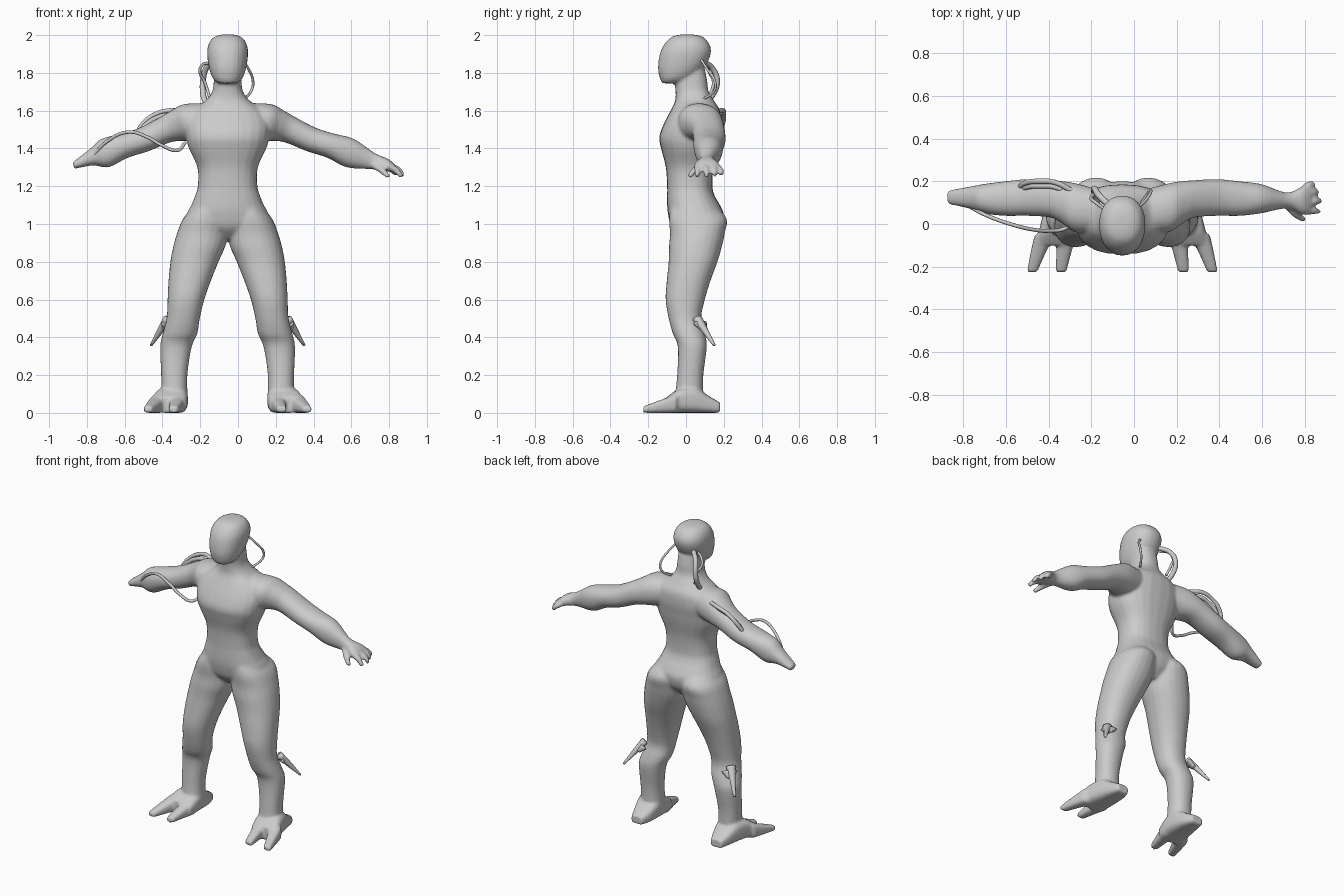
import bpy, bmesh, math
from mathutils import Vector as V

if "Cube" in bpy.data.objects:
    bpy.data.objects.remove(bpy.data.objects["Cube"])

CX = -0.055  # body symmetry plane
grey = bpy.data.materials.new("plain grey")
grey.diffuse_color = (0.6, 0.6, 0.6, 1)
grey.use_nodes = True
grey.node_tree.nodes["Principled BSDF"].inputs["Base Color"].default_value = grey.diffuse_color


def catmull(a, b, c, d, t):
    return 0.5 * (2 * b + (c - a) * t + (2 * a - 5 * b + 4 * c - d) * t * t
                  + (3 * b - a - 3 * c + d) * t ** 3)


def loft(bm, rings, power=2.2, sides=24, steps=4):
    """Closed skin through rings of (centre, half axis, half axis)."""
    fine = []
    n = len(rings)
    for i in range(n - 1):
        q = [rings[max(0, min(n - 1, i + k))] for k in (-1, 0, 1, 2)]
        for s in range(steps):
            fine.append([catmull(*[r[j] for r in q], s / steps) for j in range(3)])
    fine.append(rings[-1])
    loops = []
    for c, u, v in fine:
        loop = []
        for k in range(sides):
            a = 2 * math.pi * k / sides
            ca, sa = math.cos(a), math.sin(a)
            loop.append(bm.verts.new(
                c + u * math.copysign(abs(ca) ** (2 / power), ca)
                + v * math.copysign(abs(sa) ** (2 / power), sa)))
        loops.append(loop)
    for l0, l1 in zip(loops, loops[1:]):
        for k in range(sides):
            j = (k + 1) % sides
            bm.faces.new((l0[k], l0[j], l1[j], l1[k]))
    bm.faces.new(loops[0])
    bm.faces.new(loops[-1])


def level(z, x0, x1, y0, y1):
    """Horizontal ring."""
    return (V(((x0 + x1) / 2, (y0 + y1) / 2, z)),
            V(((x1 - x0) / 2, 0, 0)), V((0, (y1 - y0) / 2, 0)))


def slanted(s, tx, tz, bx, bz, y0, y1):
    """Arm ring from its top and bottom points, on side s."""
    return (V((CX + s * (tx + bx) / 2, (y0 + y1) / 2, (tz + bz) / 2)),
            V((s * (tx - bx) / 2, 0, (tz - bz) / 2)), V((0, (y1 - y0) / 2, 0)))


def upright(s, y, x0, x1, z0, z1):
    """Foot ring facing along y, on side s."""
    return (V((CX + s * (x0 + x1) / 2, y, (z0 + z1) / 2)),
            V(((x1 - x0) / 2, 0, 0)), V((0, 0, (z1 - z0) / 2)))


def finish(name, bm):
    bmesh.ops.recalc_face_normals(bm, faces=bm.faces)
    for f in bm.faces:
        f.smooth = True
    me = bpy.data.meshes.new(name)
    bm.to_mesh(me)
    bm.free()
    me.materials.append(grey)
    ob = bpy.data.objects.new(name, me)
    bpy.context.collection.objects.link(ob)
    return ob


def tube(name, pts, r):
    cu = bpy.data.curves.new(name, 'CURVE')
    cu.dimensions = '3D'
    cu.bevel_depth = r
    cu.bevel_resolution = 2
    cu.resolution_u = 8
    cu.use_fill_caps = True
    sp = cu.splines.new('BEZIER')
    sp.bezier_points.add(len(pts) - 1)
    for p, co in zip(sp.bezier_points, pts):
        p.co = co
        p.handle_left_type = p.handle_right_type = 'AUTO'
    cu.materials.append(grey)
    bpy.context.collection.objects.link(bpy.data.objects.new(name, cu))


body = bmesh.new()

# Torso and neck: height, front, back, half width
torso = [(0.92, -.02, .13, .06), (0.98, -.075, .185, .19), (1.05, -.095, .2, .215),
         (1.1, -.1, .18, .192), (1.15, -.1, .152, .172), (1.2, -.1, .14, .158),
         (1.3, -.107, .145, .16), (1.4, -.132, .165, .205), (1.46, -.142, .175, .22),
         (1.53, -.118, .185, .225), (1.6, -.082, .18, .19), (1.65, -.058, .15, .12),
         (1.7, -.055, .12, .082), (1.76, -.06, .112, .073), (1.82, -.05, .1, .07)]
loft(body, [level(z, CX - w, CX + w, f, b) for z, f, b, w in torso], 2.4)

# Head: same layout
head = [(1.745, -.125, -.03, .05), (1.77, -.138, .03, .078), (1.82, -.148, .09, .097),
        (1.88, -.143, .125, .107), (1.93, -.128, .132, .107), (1.97, -.1, .112, .092),
        (1.993, -.07, .085, .066), (2.003, -.03, .04, .03)]
loft(body, [level(z, CX - w, CX + w, f, b) for z, f, b, w in head])

# Leg: height, inner, outer, front, back
leg = [(1.1, .02, .17, -.08, .15), (1.03, .0, .235, -.09, .215), (.95, .0, .268, -.085, .205),
       (.88, .013, .288, -.09, .19), (.8, .048, .303, -.092, .167), (.7, .088, .313, -.102, .13),
       (.6, .123, .318, -.108, .1), (.5, .147, .323, -.092, .08), (.42, .16, .343, -.07, .1),
       (.35, .19, .357, -.043, .11), (.2, .213, .352, -.047, .092), (.07, .21, .35, -.06, .09)]
# Foot: y, inner, outer, bottom, top
foot = [(.18, .25, .33, 0, .055), (.12, .225, .35, 0, .09), (.05, .212, .37, 0, .135),
        (-.03, .21, .39, 0, .13), (-.1, .22, .41, 0, .085)]
# Arm: top x, top z, bottom x, bottom z, front, back
arm = [(.1, 1.64, .1, 1.46, -.04, .16), (.23, 1.635, .2, 1.44, -.04, .19),
       (.3, 1.6, .25, 1.44, 0, .2), (.36, 1.565, .31, 1.43, .03, .205),
       (.47, 1.508, .42, 1.385, .038, .21), (.57, 1.477, .53, 1.35, .038, .2),
       (.67, 1.45, .63, 1.3, .05, .187)]
hand = [(.78, 1.375, .76, 1.29, .073, .147), (.85, 1.345, .83, 1.28, .045, .175),
        (.885, 1.315, .87, 1.275, .045, .18)]
stump = [(.72, 1.405, .71, 1.31, .072, .175), (.82, 1.327, .812, 1.292, .093, .157)]

for s in (-1, 1):
    loft(body, [level(z, CX + s * i, CX + s * o, f, b) for z, i, o, f, b in leg])
    loft(body, [upright(s, *r) for r in foot], 3.2)
    # two splayed toes
    for x0, x1, t0, t1 in ((.213, .305, .262, .312), (.315, .41, .398, .447)):
        m0, m1 = (x0 + t0) / 2, (x1 + t1) / 2
        loft(body, [upright(s, -.05, x0, x1, 0, .1), upright(s, -.13, m0, m1, 0, .07),
                    upright(s, -.225, t0, t1, 0, .035)], 3)
    loft(body, [slanted(s, *r) for r in arm + (hand if s > 0 else stump)])

# Fingers and thumb on the whole hand: root, knuckle, tip
fingers = [((.795, .165, 1.3), (.82, .182, 1.285), (.842, .19, 1.262)),
           ((.80, .135, 1.3), (.835, .148, 1.29), (.862, .152, 1.258)),
           ((.80, .1, 1.3), (.845, .106, 1.29), (.877, .108, 1.256)),
           ((.80, .065, 1.3), (.835, .062, 1.285), (.868, .058, 1.25)),
           ((.72, .085, 1.31), (.76, .045, 1.285), (.798, .018, 1.25))]
for pts in fingers:
    p = [V(q) for q in pts]
    d = (p[2] - p[0]).normalized()
    side = d.cross(V((0, 0, 1))).normalized()
    up = side.cross(d)
    loft(body, [(q, side * r, up * r) for q, r in zip(p, (.019, .018, .013))], 2, 10)

# Fuse the limbs into one smooth skin
body_ob = finish("body", body)
rm = body_ob.modifiers.new("fuse", 'REMESH')
rm.mode = 'VOXEL'
rm.voxel_size = 0.009
rm.use_smooth_shade = True
sm = body_ob.modifiers.new("soften", 'SMOOTH')
sm.factor = 0.5
sm.iterations = 4

# Calf spikes: a small collar fin and a long prong
for s, side in ((-1, "right"), (1, "left")):
    bm = bmesh.new()
    a, b = V((CX + s * .315, .06, .5)), V((CX + s * .405, .15, .358))
    d = (b - a).normalized()
    u = d.cross(V((s, 1, 0))).normalized()
    w = d.cross(u)
    loft(bm, [(a, u * .03, w * .022), (a.lerp(b, .45), u * .018, w * .017),
              (b, u * .009, w * .006)], 2, 8)
    c = V((CX + s * .315, .075, .475))
    loft(bm, [(c, u * .05, w * .02), (c + d * .045, u * .02, w * .012)], 2, 8)
    finish(side + "_calf_spike", bm)

# Cables
tube("forearm_cable", [(-.775, .085, 1.355), (-.69, .04, 1.44), (-.58, 0, 1.487), (-.48, -.025, 1.46),
                       (-.4, -.032, 1.415), (-.32, -.02, 1.39), (-.28, .02, 1.43)], .009)
for i, (dy, dz) in enumerate(((.0, .0), (-.022, -.022))):
    tube("upper_arm_cable_%d" % (i + 1),
         [(-.54, .17 + dy, 1.47 + dz), (-.5, .195 + dy, 1.535 + dz), (-.44, .2 + dy, 1.58 + dz),
          (-.37, .195 + dy, 1.6 + dz), (-.29, .155 + dy, 1.595 + dz)], .013)
tube("neck_cable_thick", [(-.12, .09, 1.86), (-.165, .135, 1.83), (-.185, .165, 1.76),
                          (-.185, .145, 1.69), (-.17, .1, 1.64)], .015)
tube("neck_cable_thin", [(-.14, .07, 1.85), (-.185, .105, 1.845), (-.202, .12, 1.81),
                         (-.175, .145, 1.75), (-.15, .12, 1.67)], .008)
tube("neck_cable_loop", [(.02, .08, 1.87), (.05, .105, 1.83), (.08, .155, 1.745),
                         (.07, .15, 1.705), (.03, .09, 1.66)], .007)
